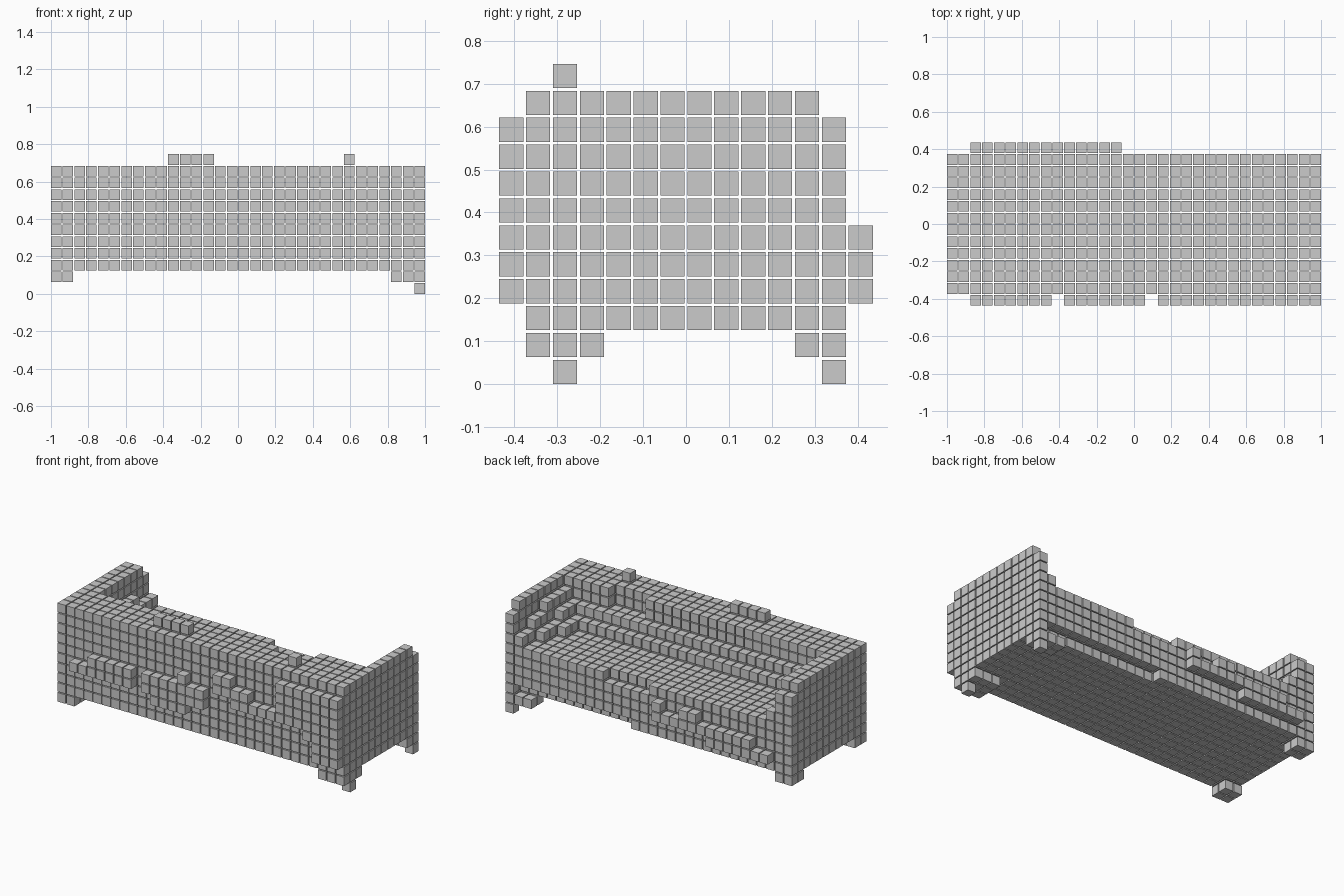
import bpy, bmesh
from mathutils import Matrix, Vector

default = bpy.data.objects.get("Cube")
if default:
    bpy.data.objects.remove(default, do_unlink=True)

# The sofa is a lattice of separate small cubes
COUNT_X, COUNT_Y = 32, 14
PITCH = 2 / (COUNT_X - 0.1)
SIZE = PITCH * 0.9
LAST = COUNT_X - 1
used = set()


def block(x, y, z):
    """All lattice cells in an inclusive range; a single number is one layer."""
    spans = [(s, s) if isinstance(s, int) else s for s in (x, y, z)]
    rx, ry, rz = [range(a, b + 1) for a, b in spans]
    return {(i, j, k) for i in rx for j in ry for k in rz}


def build(name, *blocks, without=()):
    """Make one object out of the cells that no earlier part has taken."""
    cells = set().union(*blocks) - set(without) - used
    used.update(cells)
    bm = bmesh.new()
    for i, j, k in sorted(cells):
        centre = Vector((i - (COUNT_X - 1) / 2, j - (COUNT_Y - 1) / 2, k + 0.45)) * PITCH
        bmesh.ops.create_cube(bm, size=SIZE, matrix=Matrix.Translation(centre))
    mesh = bpy.data.meshes.new(name)
    bm.to_mesh(mesh)
    bm.free()
    obj = bpy.data.objects.new(name, mesh)
    bpy.context.collection.objects.link(obj)
    return obj


# Feet: the left pair is wider and has a lower tip
for name, rows, tip in (("back", (1, 2), 2), ("front", (11, 12), 12)):
    build(name + "_right_foot", block(x=(0, 1), y=rows, z=1))
    depth = (1, 3) if name == "back" else rows
    build(name + "_left_foot",
          block(x=(LAST - 2, LAST), y=depth, z=1),
          block(x=LAST, y=tip, z=0))

# Arms, stepping inwards towards the seat
build("right_arm",
      block(x=(0, 1), y=(1, 11), z=10),
      block(x=(0, 1), y=(1, 12), z=(2, 9)),
      block(x=2, y=(5, 12), z=7),
      block(x=2, y=(5, 9), z=8),
      block(x=3, y=(5, 8), z=7))
build("left_arm",
      block(x=LAST, y=(1, 11), z=10),
      block(x=LAST, y=(1, 12), z=(2, 9)),
      block(x=LAST - 1, y=(5, 12), z=7),
      block(x=LAST - 1, y=(5, 10), z=8),
      block(x=LAST - 1, y=(5, 8), z=9),
      block(x=LAST - 2, y=(5, 10), z=7),
      block(x=LAST - 2, y=(5, 7), z=8),
      block(x=LAST - 3, y=(5, 8), z=7))

# Seat with a set-back lower edge and a dip in the front rim
build("seat",
      block(x=(0, LAST), y=(1, 12), z=(2, 6)),
      without=block(x=(18, LAST - 1), y=12, z=2) | block(x=(16, 20), y=12, z=6))

# Backrest, with a thinner stretch and a ledge in front
build("backrest",
      block(x=(0, LAST), y=(1, 4), z=(7, 10)),
      without=block(x=(22, 25), y=4, z=(9, 10)))
build("backrest_ledge",
      block(x=(2, LAST - 1), y=5, z=(7, 8)),
      block(x=(2, LAST - 1), y=6, z=7))
build("top_lumps",
      block(x=(10, 13), y=2, z=11),
      block(x=25, y=2, z=11))

# Loose fabric folds hanging over the front of the seat
build("front_fold",
      block(x=(2, 8), y=13, z=3),
      block(x=(4, 13), y=13, z=4),
      block(x=(10, 11), y=13, z=5),
      block(x=14, y=13, z=(4, 5)))

# Raised folds on the rear face
build("rear_fold_right",
      block(x=(2, 3), y=0, z=5),
      block(x=(4, 8), y=0, z=(5, 6)))
build("rear_fold_middle",
      block(x=(10, 15), y=0, z=(5, 6)),
      block(x=(11, 14), y=0, z=4),
      block(x=14, y=0, z=7),
      block(x=16, y=0, z=(5, 6)))
build("rear_fold_left",
      block(x=(18, 19), y=0, z=(7, 8)),
      block(x=(20, 21), y=0, z=(6, 7)),
      block(x=(22, 24), y=0, z=6),
      block(x=(25, LAST), y=0, z=(6, 9)),
      block(x=(28, LAST), y=0, z=5),
      block(x=(29, LAST), y=0, z=(3, 4)))
